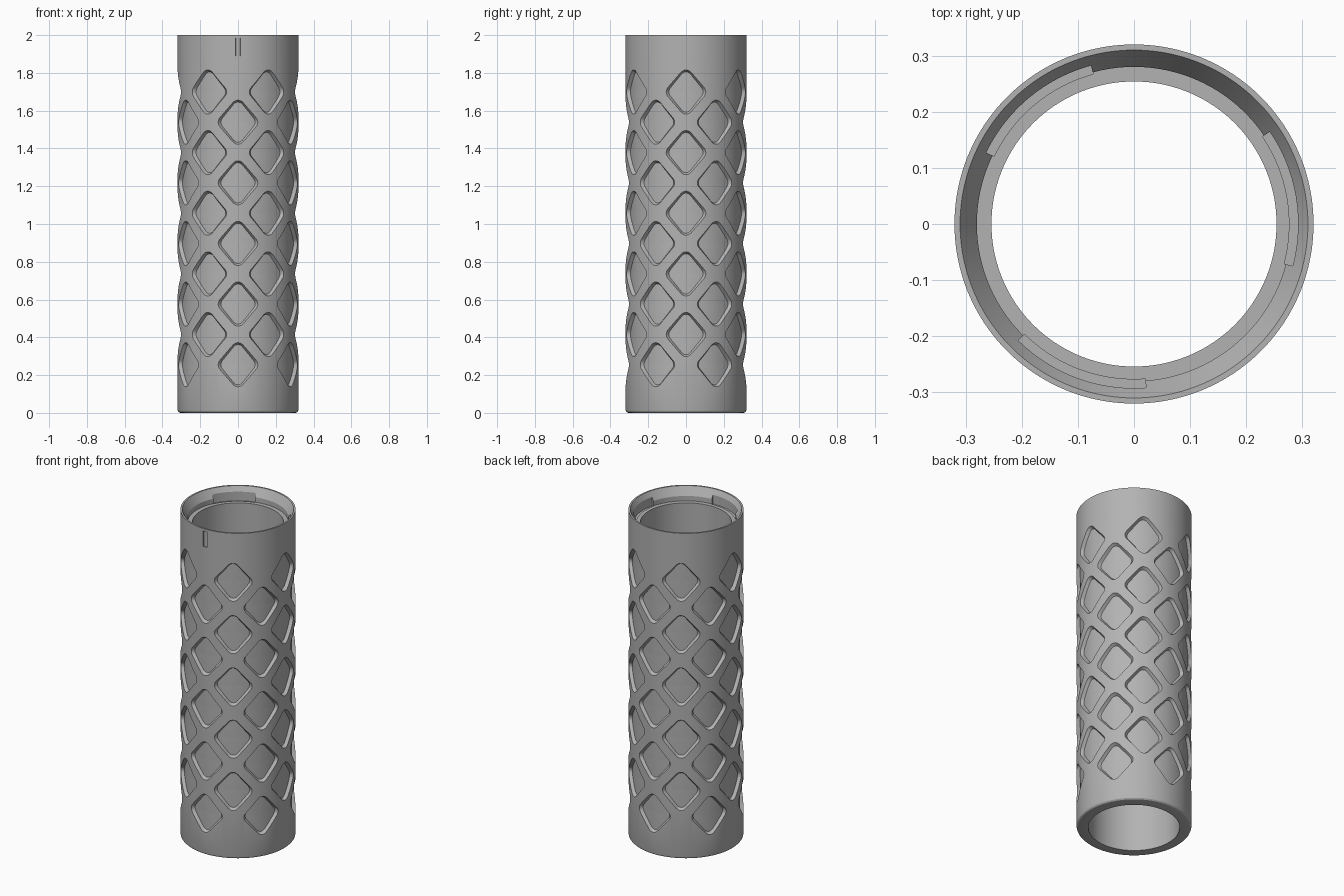
import bpy, bmesh, math
from math import pi, sin, cos, radians

cube = bpy.data.objects.get("Cube")
if cube:
    bpy.data.objects.remove(cube, do_unlink=True)

R = 0.32        # outer radius
FLOOR = 0.301   # radius of the pocket floors

grey = bpy.data.materials.new("satin_grey")
grey.use_nodes = True
tone = (0.45, 0.45, 0.45, 1)
grey.diffuse_color = tone
grey.node_tree.nodes["Principled BSDF"].inputs["Base Color"].default_value = tone


def finish(name, bm):
    bmesh.ops.recalc_face_normals(bm, faces=bm.faces)
    mesh = bpy.data.meshes.new(name)
    bm.to_mesh(mesh)
    bm.free()
    mesh.materials.append(grey)
    obj = bpy.data.objects.new(name, mesh)
    bpy.context.collection.objects.link(obj)
    return obj


def polar(bm, r, angle, z):
    # angle 0 is the front (-y), growing towards +x
    return bm.verts.new((r * sin(angle), -r * cos(angle), z))


def bridge(bm, a, b):
    n = len(a)
    for i in range(n):
        j = (i + 1) % n
        bm.faces.new((a[i], a[j], b[j], b[i]))


def lathe(name, profile, segments):
    bm = bmesh.new()
    rings = [[polar(bm, r, 2 * pi * i / segments, z) for i in range(segments)]
             for r, z in profile]
    for i, ring in enumerate(rings):
        bridge(bm, ring, rings[(i + 1) % len(rings)])
    return finish(name, bm)


def rounded_diamond(w, h, r):
    # outline in unrolled (arc length, height) coordinates
    a, b = w - r, h - r
    phi = math.atan2(a, b)
    corners = [((a, 0), -phi, phi), ((0, b), phi, pi - phi),
               ((-a, 0), pi - phi, pi + phi), ((0, -b), pi + phi, 2 * pi - phi)]
    arcs = [[(cx + r * cos(s + (e - s) * k / 6), cy + r * sin(s + (e - s) * k / 6))
             for k in range(7)] for (cx, cy), s, e in corners]
    outline = []
    for i, arc in enumerate(arcs):
        (x0, y0), (x1, y1) = arc[-1], arcs[(i + 1) % 4][0]
        outline += arc
        outline += [(x0 + (x1 - x0) * t / 6, y0 + (y1 - y0) * t / 6) for t in range(1, 6)]
    return outline


def add_pocket(bm, outline, angle, z):
    # a curved plug: domed caps on both sides of sloping walls
    def ring(r, s):
        return [polar(bm, r, angle + x * s / R, z + y * s) for x, y in outline]

    steps = [(0.34, s) for s in (0.35, 0.7)] + [(0.34, 1.08), (R, 1.0), (FLOOR, 0.91)]
    steps += [(FLOOR, s) for s in (0.65, 0.35)]
    rings = [ring(*s) for s in steps]
    for a, b in zip(rings, rings[1:]):
        bridge(bm, a, b)
    for r, loop in ((0.34, rings[0]), (FLOOR, rings[-1])):
        tip = polar(bm, r, angle, z)
        for i, v in enumerate(loop):
            bm.faces.new((v, loop[(i + 1) % len(loop)], tip))


def add_sector(bm, r0, r1, a0, a1, z0, z1, n):
    # a solid piece of a ring
    sections = []
    for i in range(n + 1):
        t = a0 + (a1 - a0) * i / n
        sections.append([polar(bm, r, t, z) for r, z in
                         ((r0, z0), (r1, z0), (r1, z1), (r0, z1))])
    for a, b in zip(sections, sections[1:]):
        bridge(bm, a, b)
    bm.faces.new(sections[0])
    bm.faces.new(sections[-1])


def cut(target, bm, name):
    tool = finish(name, bm)
    mod = target.modifiers.new(name, 'BOOLEAN')
    mod.operation = 'DIFFERENCE'
    mod.solver = 'EXACT'
    mod.object = tool
    bpy.context.view_layer.objects.active = target
    bpy.ops.object.modifier_apply(modifier=name)
    bpy.data.objects.remove(tool, do_unlink=True)


# Tube with rounded foot, flared mouth and inner ledge
sleeve = lathe("grip_sleeve", [
    (0.254, 0), (0.305, 0), (0.312, 0.002), (0.318, 0.008), (R, 0.016),
    (R, 2), (0.31, 2), (0.28, 1.95), (0.28, 1.92), (0.254, 1.92)], 180)

# Staggered diamond pockets in twelve columns
bm = bmesh.new()
diamond = rounded_diamond(0.107, 0.117, 0.035)
for column in range(12):
    for row in range(5):
        z = 0.255 + 0.321 * row + 0.16 * (column % 2)
        add_pocket(bm, diamond, radians(30 * column), z)
cut(sleeve, bm, "pocket_cutter")

# Three locking recesses inside the mouth
bm = bmesh.new()
for k in range(3):
    start = radians(75.2 + 120 * k)
    add_sector(bm, 0.277, 0.2925, start, start + radians(49), 1.915, 2.05, 24)
cut(sleeve, bm, "recess_cutter")

# Alignment notch on the front
bm = bmesh.new()
add_sector(bm, 0.313, 0.34, -0.038, 0.038, 1.89, 1.985, 2)
cut(sleeve, bm, "notch_cutter")

bpy.ops.object.select_all(action='DESELECT')
sleeve.select_set(True)
bpy.context.view_layer.objects.active = sleeve
bpy.ops.object.shade_smooth_by_angle(angle=radians(25))
